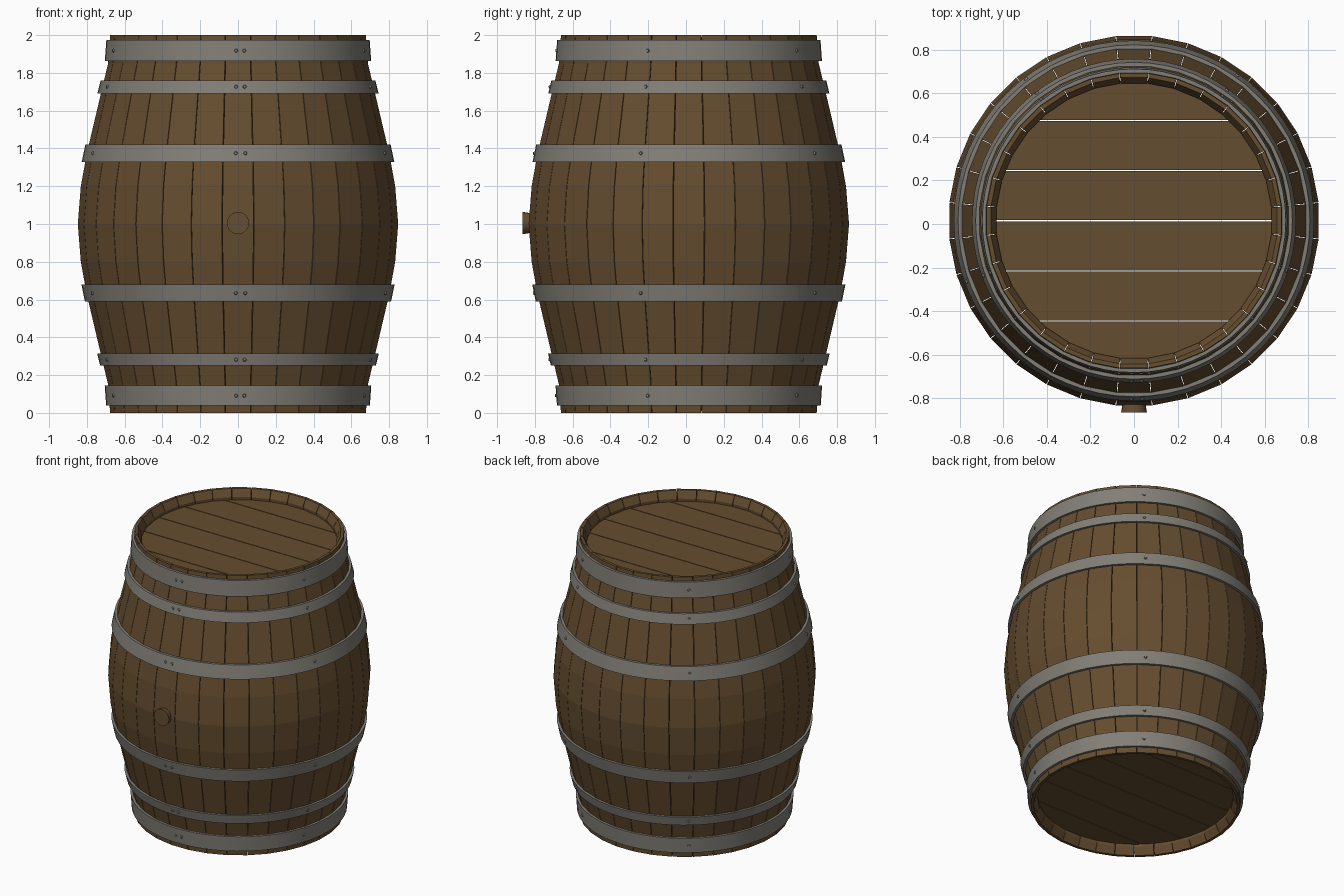
import bpy, bmesh, math
from mathutils import Matrix, Vector

if "Cube" in bpy.data.objects:
    bpy.data.objects.remove(bpy.data.objects["Cube"])

CY = 0.015          # barrel axis sits slightly behind y = 0
N = 32              # number of staves
HALF = [(0, .68), (.05, .684), (.15, .691), (.3, .727), (.63, .805), (.8, .836), (1, .852)]
PROFILE = HALF + [(2 - z, r) for z, r in reversed(HALF[:-1])]


def material(name, col):
    m = bpy.data.materials.new(name)
    m.diffuse_color = (*col, 1)
    m.use_nodes = True
    m.node_tree.nodes["Principled BSDF"].inputs["Base Color"].default_value = m.diffuse_color
    return m


WOOD = material("brown wood", (.130, .074, .029))
IRON = material("grey iron", (.225, .212, .185))


def finish(name, bm, mat, smooth=False):
    bmesh.ops.recalc_face_normals(bm, faces=bm.faces)
    me = bpy.data.meshes.new(name)
    bm.to_mesh(me)
    bm.free()
    me.materials.append(mat)
    ob = bpy.data.objects.new(name, me)
    ob.location.y = CY
    bpy.context.collection.objects.link(ob)
    if smooth:
        bpy.ops.object.select_all(action='DESELECT')
        ob.select_set(True)
        bpy.context.view_layer.objects.active = ob
        bpy.ops.object.shade_smooth_by_angle(angle=math.radians(35))
    return ob


def body_radius(z):
    for (z0, r0), (z1, r1) in zip(PROFILE, PROFILE[1:]):
        if z0 <= z <= z1:
            return r0 + (r1 - r0) * (z - z0) / (z1 - z0)


def polar(r, a, z):
    return (r * math.cos(a), r * math.sin(a), z)


# Staves: bent planks with thin gaps and a chamfered inner rim
bm = bmesh.new()
for i in range(N):
    mid = i * math.tau / N
    rings = []
    for k, (z, r) in enumerate(PROFILE):
        end = k in (0, len(PROFILE) - 1)
        ri = r - (.02 if end else .05)
        h = math.pi / N - .0016 / r
        rings.append([bm.verts.new(polar(rr, mid + s * h, z))
                      for rr, s in ((r, -1), (r, 1), (ri, 1), (ri, -1))])
    for a, b in zip(rings, rings[1:]):
        for j in range(4):
            bm.faces.new((a[j], a[(j + 1) % 4], b[(j + 1) % 4], b[j]))
    bm.faces.new(rings[0])
    bm.faces.new(rings[-1])
finish("staves", bm, WOOD)


# Heads: six boards each, cut to a disc
def head(name, z0, z1, radius=.645, pitch=.23, gap=.0025):
    bm = bmesh.new()
    for k in range(-3, 3):
        lo = max(k * pitch + gap, -radius + .0005)
        hi = min((k + 1) * pitch - gap, radius - .0005)
        a0, a1 = math.asin(lo / radius), math.asin(hi / radius)
        arc = [a0 + (a1 - a0) * t / 10 for t in range(11)]
        pts = [(radius * math.cos(a), radius * math.sin(a)) for a in arc]
        pts += [(-x, y) for x, y in reversed(pts)]
        f = bm.faces.new([bm.verts.new((x, y, z0)) for x, y in pts])
        new = bmesh.ops.extrude_face_region(bm, geom=[f], use_keep_orig=True)["geom"]
        bmesh.ops.translate(bm, vec=(0, 0, z1 - z0),
                            verts=[v for v in new if isinstance(v, bmesh.types.BMVert)])
    finish(name, bm, WOOD)


head("top_head", 1.895, 1.93)
head("bottom_head", .07, .105)


# Hoops: conical iron bands with rivets
def hoop(name, z0, z1, seg=64):
    bm = bmesh.new()
    r0, r1 = body_radius(z0), body_radius(z1)
    section = [(r0 - .006, z0), (r0 + .015, z0), (r1 + .015, z1), (r1 - .006, z1)]
    rings = [[bm.verts.new(polar(r, i * math.tau / seg, z)) for r, z in section]
             for i in range(seg)]
    for i in range(seg):
        a, b = rings[i], rings[(i + 1) % seg]
        for j in range(4):
            bm.faces.new((a[j], a[(j + 1) % 4], b[(j + 1) % 4], b[j]))
    finish(name, bm, IRON, True)

    bm = bmesh.new()
    zc, rc = (z0 + z1) / 2, (r0 + r1) / 2 + .015
    for i in range(6):
        a = math.radians(-90.8 + 72.7 * i)
        rot = Vector((math.cos(a), math.sin(a), 0)).to_track_quat('Z', 'Y').to_matrix().to_4x4()
        bmesh.ops.create_cone(bm, cap_ends=True, segments=10, radius1=.011, radius2=.007,
                              depth=.01, matrix=Matrix.Translation(polar(rc + .001, a, zc)) @ rot)
    finish(name + "_rivets", bm, IRON)


for label, z0, z1 in (("end", .038, .145), ("quarter", .25, .315), ("bilge", .59, .68)):
    hoop("lower_" + label + "_hoop", z0, z1)
    hoop("upper_" + label + "_hoop", 2.007 - z1, 2.011 - z0)

# Bung: tapered plug on the front
bm = bmesh.new()
bmesh.ops.create_cone(bm, cap_ends=True, segments=24, radius1=.048, radius2=.059, depth=.07,
                      matrix=Matrix.Translation((0, -.845, 1.005)) @ Matrix.Rotation(math.pi / 2, 4, 'X'))
finish("bung", bm, WOOD, True)
